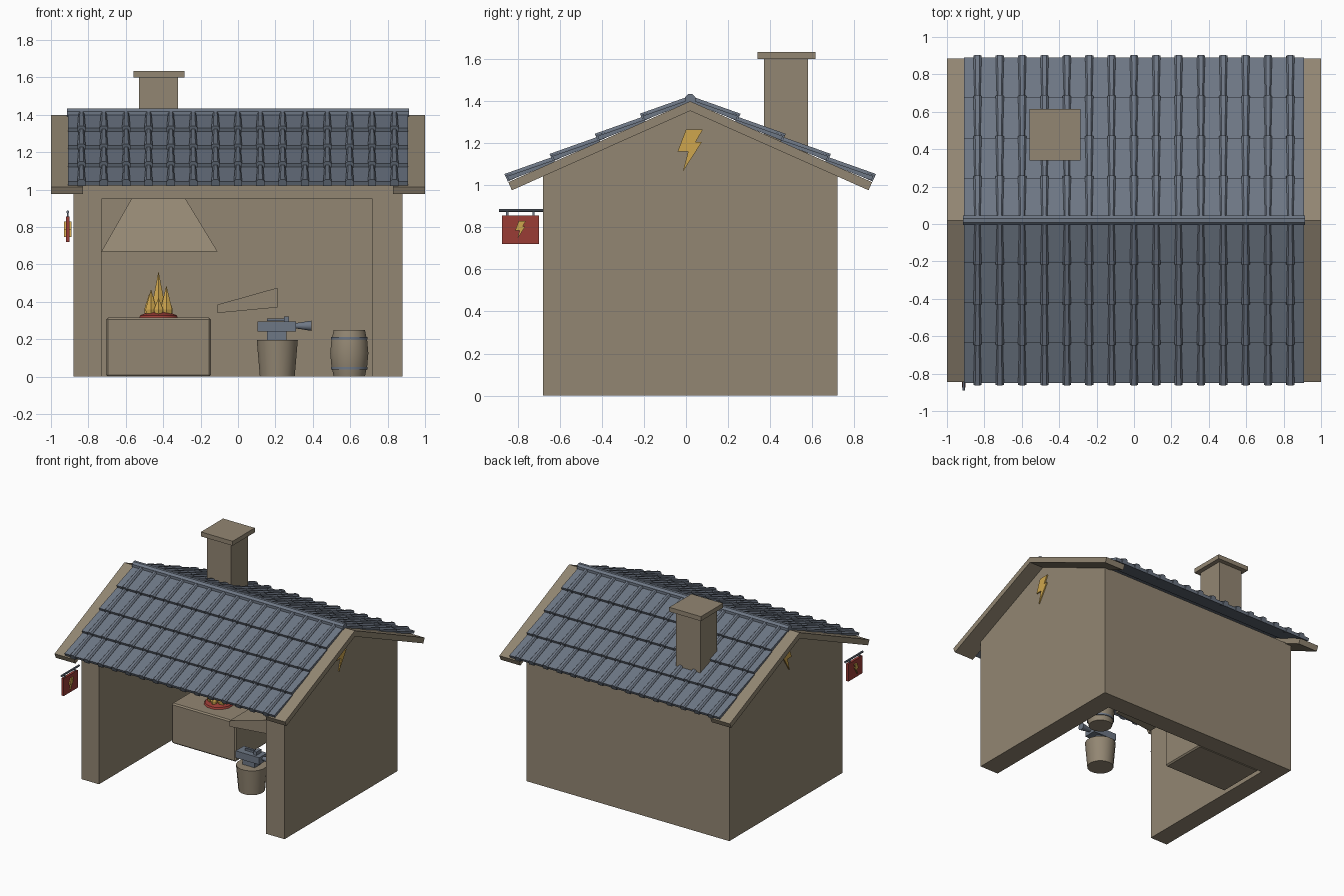
import bpy, bmesh, math
from mathutils import Vector, Matrix

if "Cube" in bpy.data.objects:
    bpy.data.objects.remove(bpy.data.objects["Cube"], do_unlink=True)


def material(name, rgb):
    m = bpy.data.materials.new(name)
    m.use_nodes = True
    m.diffuse_color = (*rgb, 1)
    bsdf = next(n for n in m.node_tree.nodes if n.type == 'BSDF_PRINCIPLED')
    bsdf.inputs["Base Color"].default_value = (*rgb, 1)
    bsdf.inputs["Roughness"].default_value = 0.9
    return m


STONE = material("warm stone", (0.29, 0.24, 0.17))
SLATE = material("blue slate", (0.155, 0.185, 0.235))
GOLD = material("gold", (0.62, 0.38, 0.075))
RED = material("sign red", (0.32, 0.045, 0.036))


def finish(name, bm, mat, smooth=False):
    bmesh.ops.recalc_face_normals(bm, faces=bm.faces)
    mesh = bpy.data.meshes.new(name)
    bm.to_mesh(mesh)
    bm.free()
    mesh.materials.append(mat)
    ob = bpy.data.objects.new(name, mesh)
    bpy.context.collection.objects.link(ob)
    if smooth:
        bpy.ops.object.select_all(action='DESELECT')
        ob.select_set(True)
        bpy.context.view_layer.objects.active = ob
        bpy.ops.object.shade_smooth_by_angle(angle=math.radians(30))
    return ob


def hull(name, points, mat):
    """Convex solid around the points."""
    bm = bmesh.new()
    for p in points:
        bm.verts.new(p)
    bmesh.ops.convex_hull(bm, input=bm.verts)
    bmesh.ops.dissolve_limit(bm, angle_limit=0.01, verts=bm.verts, edges=bm.edges)
    return finish(name, bm, mat)


def box(name, x, y, z, mat):
    return hull(name, [(a, b, c) for a in x for b in y for c in z], mat)


def prism_x(name, profile, x0, x1, mat):
    """Extrude a (y, z) outline from x0 to x1."""
    bm = bmesh.new()
    face = bm.faces.new([bm.verts.new((x0, y, z)) for y, z in profile])
    grown = bmesh.ops.extrude_face_region(bm, geom=[face])["geom"]
    verts = [g for g in grown if isinstance(g, bmesh.types.BMVert)]
    bmesh.ops.translate(bm, vec=(x1 - x0, 0, 0), verts=verts)
    return finish(name, bm, mat)


def lathe(name, profile, centre, mat, sides=16, axis='Z', smooth=True):
    """Stack of rings (radius, height) around an axis, closed at both ends."""
    turn = {'Z': Matrix(), 'X': Matrix.Rotation(math.pi / 2, 4, 'Y'),
            'Y': Matrix.Rotation(-math.pi / 2, 4, 'X')}[axis]
    bm = bmesh.new()
    rings = []
    for r, h in profile:
        ring = []
        for i in range(sides):
            a = math.tau * (i + 0.5) / sides
            p = turn @ Vector((r * math.cos(a), r * math.sin(a), h))
            ring.append(bm.verts.new(p + Vector(centre)))
        rings.append(ring)
    for low, high in zip(rings, rings[1:]):
        for i in range(sides):
            j = (i + 1) % sides
            bm.faces.new((low[i], low[j], high[j], high[i]))
    bm.faces.new(rings[0])
    bm.faces.new(rings[-1])
    return finish(name, bm, mat, smooth)


# Walls: a block hollowed from the front
walls = box("walls", (-0.88, 0.88), (-0.68, 0.72), (0, 1.02), STONE)
cutter = box("room_cutter", (-0.73, 0.72), (-0.9, 0.57), (-0.2, 0.95), STONE)
cutter.hide_render = True
cutter.display_type = 'WIRE'
cut = walls.modifiers.new("room", 'BOOLEAN')
cut.operation = 'DIFFERENCE'
cut.object = cutter

# Gable block under the roof
MID = 0.02
prism_x("gables", [(-0.68, 1.02), (0.72, 1.02), (0.72, 1.05), (MID, 1.365), (-0.68, 1.05)],
        -0.88, 0.88, STONE)

# Roof frame: distance down the slope u, height above it n
PITCH = math.radians(24)


def slope(side, x, u, n):
    return (x, MID + side * (u * math.cos(PITCH) + n * math.sin(PITCH)),
            1.40 - u * math.sin(PITCH) + n * math.cos(PITCH))


# Barge boards at both roof ends
EAVE = 0.947
right_half = [slope(1, 0, EAVE, 0)[1:], slope(1, 0, EAVE, -0.042)[1:]]
left_half = [slope(-1, 0, EAVE, -0.042)[1:], slope(-1, 0, EAVE, 0)[1:]]
chevron = [(MID, 1.40)] + right_half + [(MID, 1.354)] + left_half
for label, a, b in (("left", 0.83, 1.0), ("right", -1.0, -0.83)):
    prism_x(label + "_barge_board", chevron, a, b, STONE)

# Tile courses: overlapping slabs, with tapered cover tiles repeated along them
COURSE = 0.235
for side, label in ((-1, "front"), (1, "back")):
    for row in range(4):
        u0, u1 = row * COURSE, (row + 1) * COURSE
        hull(f"{label}_tile_course_{row + 1}",
             [slope(side, x, u, n) for x in (-0.91, 0.91)
              for u, n in ((u0, -0.004), (u0, 0.008), (u1, 0.006), (u1, 0.028))], SLATE)
        points = []
        for u, half, top in ((u0, 0.015, 0.024), (u1 + 0.008, 0.022, 0.043)):
            for s in (-1, 1):
                points.append(slope(side, -0.837 + s * half, u, 0.004))
                points.append(slope(side, -0.837 + s * half, u, top - 0.01))
                points.append(slope(side, -0.837 + s * half * 0.55, u, top))
        cover = hull(f"{label}_cover_tiles_{row + 1}", points, SLATE)
        rep = cover.modifiers.new("along_roof", 'ARRAY')
        rep.count = 15
        rep.use_relative_offset = False
        rep.use_constant_offset = True
        rep.constant_offset_displace = (0.1195, 0, 0)
lathe("ridge_cap", [(0.028, -0.915), (0.028, 0.915)], (0, MID, 1.408), SLATE, 8, 'X', False)

# Chimney and hood
box("chimney", (-0.53, -0.32), (0.37, 0.58), (0.95, 1.61), STONE)
box("chimney_cap", (-0.56, -0.285), (0.34, 0.615), (1.60, 1.635), STONE)
hull("hood", [(x, y, 0.67) for x in (-0.73, -0.11) for y in (0.15, 0.57)]
     + [(x, y, 0.95) for x in (-0.57, -0.28) for y in (0.32, 0.57)], STONE)

# Forge with coals and flames
forge = box("forge", (-0.705, -0.145), (0.18, 0.57), (0, 0.315), STONE)
bevel = forge.modifiers.new("edge", 'BEVEL')
bevel.width = 0.01
bevel.segments = 1
FX, FY = -0.425, 0.37
lathe("coals", [(0.11, 0.31), (0.1, 0.328), (0.06, 0.345)], (FX, FY, 0), RED, 12)
flames = ((0, 0, 0.045, 0.56), (-0.04, -0.03, 0.034, 0.465), (0.042, -0.025, 0.036, 0.485),
          (-0.05, 0.03, 0.03, 0.44), (0.05, 0.035, 0.03, 0.43), (0, -0.055, 0.028, 0.42))
for i, (dx, dy, r, top) in enumerate(flames):
    lathe(f"flame_{i + 1}", [(r * 0.8, 0.32), (r, 0.36), (0.001, top)],
          (FX + dx, FY + dy, 0), GOLD, 6, smooth=False)

# Bellows beside the forge
hull("bellows", [(x, y, z) for x, z in ((-0.11, 0.34), (-0.11, 0.385), (0.21, 0.37), (0.21, 0.475))
                 for y in (0.05, 0.33)], STONE)

# Anvil on its stump
AX, AY = 0.21, -0.13
lathe("stump", [(0.095, 0), (0.112, 0.197)], (AX, AY, 0), STONE)
box("anvil_waist", (0.155, 0.26), (AY - 0.035, AY + 0.035), (0.195, 0.245), SLATE)
box("anvil_body", (0.105, 0.31), (AY - 0.05, AY + 0.05), (0.24, 0.295), SLATE)
lathe("anvil_horn", [(0.014, 0.305), (0.028, 0.392)], (0, AY, 0.272), SLATE, 12, 'X')
box("hammer_head", (0.245, 0.272), (AY - 0.03, AY + 0.03), (0.295, 0.322), SLATE)
box("hammer_handle", (0.155, 0.25), (AY - 0.007, AY + 0.007), (0.297, 0.312), SLATE)

# Barrel with hoops
BARREL = (0.595, 0.33, 0)
lathe("barrel", [(0.085, 0), (0.098, 0.06), (0.104, 0.125), (0.098, 0.19), (0.085, 0.25)],
      BARREL, STONE)
for label, z in (("lower", 0.045), ("upper", 0.205)):
    lathe(label + "_hoop", [(0.099, z - 0.007), (0.099, z + 0.007)], BARREL, SLATE)

# Hanging sign
SX = -0.91
box("sign_board", (SX - 0.01, SX + 0.01), (-0.875, -0.70), (0.72, 0.857), RED)
lathe("sign_pole", [(0.008, -0.89), (0.008, -0.67)], (SX, 0, 0.88), SLATE, 8, 'Y')
for label, y in (("front", -0.85), ("rear", -0.725)):
    box(label + "_sign_hanger", (SX - 0.005, SX + 0.005), (y - 0.005, y + 0.005),
        (0.85, 0.88), SLATE)

# Lightning emblems on gables and sign
BOLT = [(-0.02, 0.1), (0.06, 0.1), (0.025, 0.04), (0.055, 0.04),
        (-0.035, -0.1), (-0.01, -0.005), (-0.06, -0.005)]


def bolt(name, x, y, z, scale, direction):
    prism_x(name, [(y + a * scale, z + b * scale) for a, b in BOLT],
            x, x + direction * 0.009, GOLD)


for label, s in (("left", 1), ("right", -1)):
    bolt(label + "_gable_bolt", s * 0.88, 0.02, 1.165, 1, s)
    bolt(label + "_sign_bolt", SX + s * 0.01, -0.787, 0.788, 0.42, s)
